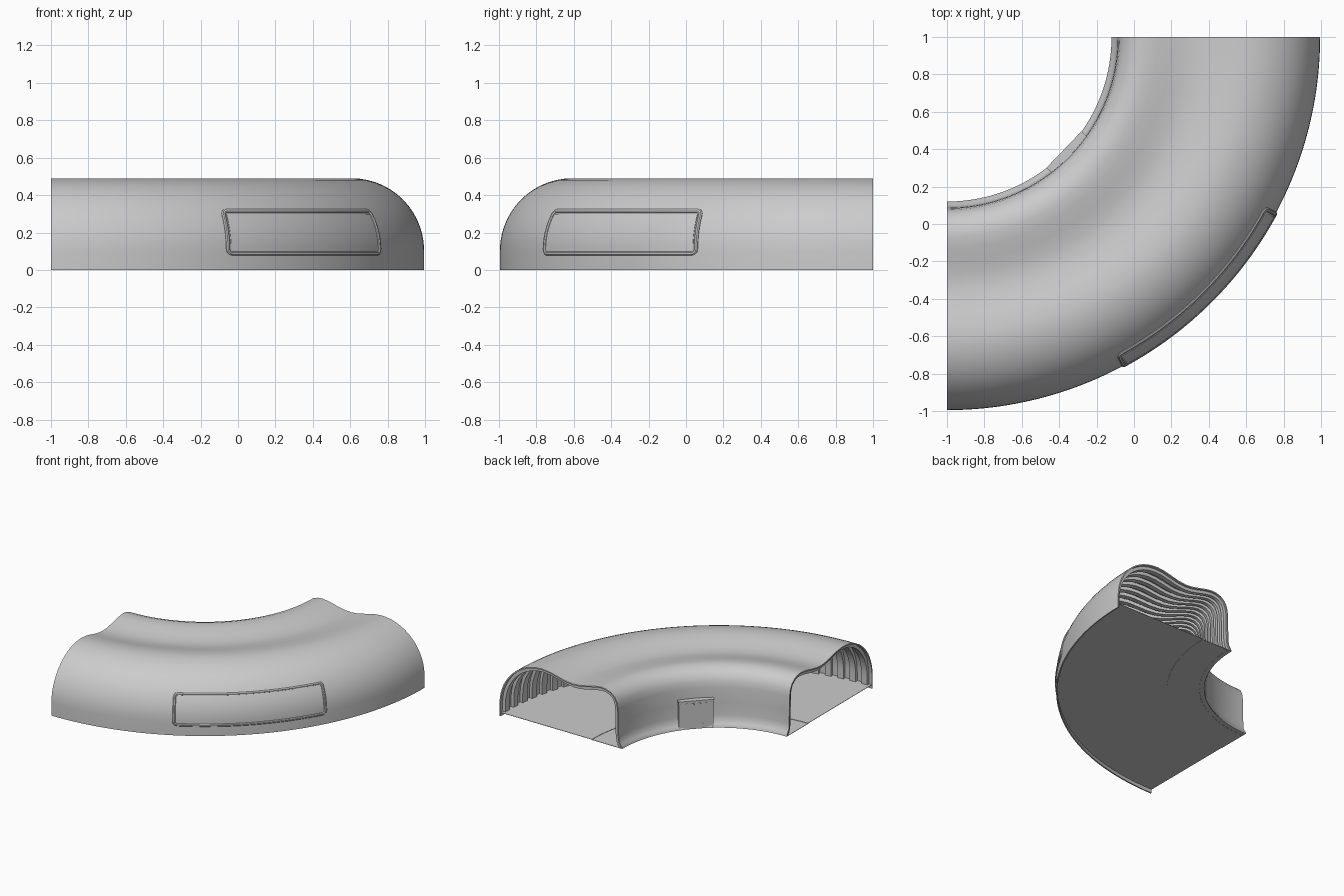
import bpy, bmesh, math
from mathutils import Vector, Matrix

cube = bpy.data.objects.get("Cube")
if cube:
    bpy.data.objects.remove(cube, do_unlink=True)

grey = bpy.data.materials.new("light grey")
grey.use_nodes = True
colour = (0.6, 0.6, 0.6, 1)
grey.diffuse_color = colour
grey.node_tree.nodes["Principled BSDF"].inputs["Base Color"].default_value = colour

CENTRE = Vector((-1, 1, 0))   # centre of the bend
MID = math.radians(-45)
FLOOR = .03                   # the floor sits above the outer foot
SHOULDER_R, SHOULDER_Z, SHOULDER = 1.608, .103, .387   # outer rounded edge


def bend(r, z, a):
    return CENTRE + Vector((r * math.cos(a), r * math.sin(a), z))


def finish(bm, name):
    bmesh.ops.recalc_face_normals(bm, faces=bm.faces[:])
    mesh = bpy.data.meshes.new(name)
    bm.to_mesh(mesh)
    bm.free()
    mesh.materials.append(grey)
    obj = bpy.data.objects.new(name, mesh)
    bpy.context.collection.objects.link(obj)
    bpy.ops.object.select_all(action='DESELECT')
    obj.select_set(True)
    bpy.context.view_layer.objects.active = obj
    bpy.ops.object.shade_smooth_by_angle(angle=math.radians(32))


def sweep(bm, near, far, a0, a1, steps):
    """Sweep the strip between two matching profiles around the bend."""
    loop = near + far[::-1]
    n, m = len(loop), len(near)
    rows = []
    for i in range(steps + 1):
        a = a0 + (a1 - a0) * i / steps
        rows.append([bm.verts.new(bend(r, z, a)) for r, z in loop])
    for p, q in zip(rows, rows[1:]):
        for k in range(n):
            bm.faces.new((p[k], p[(k + 1) % n], q[(k + 1) % n], q[k]))
    for row in (rows[0], rows[-1]):
        for k in range(m - 1):
            bm.faces.new((row[k], row[k + 1], row[n - 2 - k], row[n - 1 - k]))


def offset(profile, d):
    """Move a profile inwards by d, keeping its two feet at their height."""
    out = []
    for i, (r, z) in enumerate(profile):
        r0, z0 = profile[max(i - 1, 0)]
        r1, z1 = profile[min(i + 1, len(profile) - 1)]
        t = Vector((r1 - r0, z1 - z0)).normalized()
        foot = i in (0, len(profile) - 1)
        out.append((r + t.y * d, z if foot else max(z - t.x * d, 0)))
    return out


def shoulder(z, h):
    """Point of the outer rounded edge at height z, raised by h."""
    t = math.acos(max(-1, min(1, (z - SHOULDER_Z) / SHOULDER)))
    return (SHOULDER_R + (SHOULDER + h) * math.sin(t),
            SHOULDER_Z + (SHOULDER + h) * math.cos(t))


# Tunnel profile: inner wall, small hump, dip, then the large outer shoulder
profile = [(.88, .027), (.883, .04), (.893, .056), (.905, .076), (.911, .12),
           (.913, .22), (.916, .34), (.924, .39), (.946, .435), (.985, .467),
           (1.03, .482), (1.07, .485), (1.13, .477), (1.2, .46), (1.27, .446),
           (1.33, .442), (1.4, .45), (1.48, .47), (1.54, .484)]
for i in range(15):
    t = math.pi / 2 * i / 14
    profile.append((SHOULDER_R + SHOULDER * math.sin(t), SHOULDER_Z + SHOULDER * math.cos(t)))
rib_profile = profile + [(1.995, FLOOR)]
profile.append((1.995, 0))

# Shell
bm = bmesh.new()
sweep(bm, profile, offset(profile, .01), -math.pi / 2, 0, 90)
finish(bm, "tunnel_shell")

# Inner ribs
bm = bmesh.new()
pitch = math.radians(3)
for i in range(30):
    a = -math.pi / 2 + (i + .25) * pitch
    sweep(bm, offset(rib_profile, .008), offset(rib_profile, .036), a, a + pitch / 2, 2)
finish(bm, "inner_ribs")

# Flat floor in two strips with a slight step between them
for name, r0, r1, z in (("floor_inner", .884, 1.16, FLOOR - .003),
                        ("floor_outer", 1.155, 1.988, FLOOR)):
    bm = bmesh.new()
    sweep(bm, [(r0, z), (r1, z)], [(r0, z + .003), (r1, z + .003)], -math.pi / 2, 0, 90)
    finish(bm, name)


# Window on the outer shoulder
def rounded_loop(inset, half_w=.578, half_h=.124, radius=.035):
    w, h, rad = half_w - inset, half_h - inset, max(radius - inset, .008)
    corners = []
    for k, (sx, sz) in enumerate(((1, 1), (-1, 1), (-1, -1), (1, -1))):
        middle = Vector((sx * (w - rad), sz * (h - rad)))
        angles = [math.pi / 2 * (k + j / 5) for j in range(6)]
        corners.append([middle + rad * Vector((math.cos(t), math.sin(t))) for t in angles])
    pts = []
    for k, corner in enumerate(corners):
        cuts = 24 if k % 2 == 0 else 6
        end = corners[(k + 1) % 4][0]
        pts += corner + [corner[-1].lerp(end, j / cuts) for j in range(1, cuts)]
    return pts


bm = bmesh.new()
rings = []
for inset, h in ((0, -.006), (0, .004), (.006, .009), (.015, .009), (.021, .004), (.021, -.006)):
    rings.append([bm.verts.new(bend(*shoulder(p.y + .202, h), MID + p.x / 1.95))
                  for p in rounded_loop(inset)])
for p, q in zip(rings, rings[1:]):
    for k in range(len(p)):
        j = (k + 1) % len(p)
        bm.faces.new((p[k], p[j], q[j], q[k]))
finish(bm, "window_frame")

bm = bmesh.new()
half = .55 / 1.95
heights = [.106 + .192 * i / 8 for i in range(9)]
sweep(bm, [shoulder(z, -.004) for z in heights], [shoulder(z, .003) for z in heights],
      MID - half, MID + half, 28)
finish(bm, "window_panel")


# Door on the inner wall, a little off the middle of the bend
def door_box(name, r0, r1, s0, s1, z0, z1):
    bm = bmesh.new()
    bmesh.ops.create_cube(bm, size=1)
    m = (Matrix.Translation(CENTRE) @ Matrix.Rotation(MID + .02, 4, 'Z')
         @ Matrix.Translation(((r0 + r1) / 2, (s0 + s1) / 2, (z0 + z1) / 2))
         @ Matrix.Diagonal((r1 - r0, s1 - s0, z1 - z0, 1)))
    bmesh.ops.transform(bm, matrix=m, verts=bm.verts[:])
    finish(bm, name)


door_box("door", .878, .92, -.124, .124, .027, .24)
for side in (-1, 1):
    edge = sorted((side * .12, side * .132))
    door_box("door_post", .872, .92, *edge, .027, .24)
door_box("door_hood", .868, .92, -.135, .135, .24, .262)
for i in range(5):
    s = -.1 + i * .05
    door_box("hood_vent", .87, .88, s - .016, s + .016, .228, .24)
door_box("door_knob", .872, .88, -.062, -.052, .06, .07)
